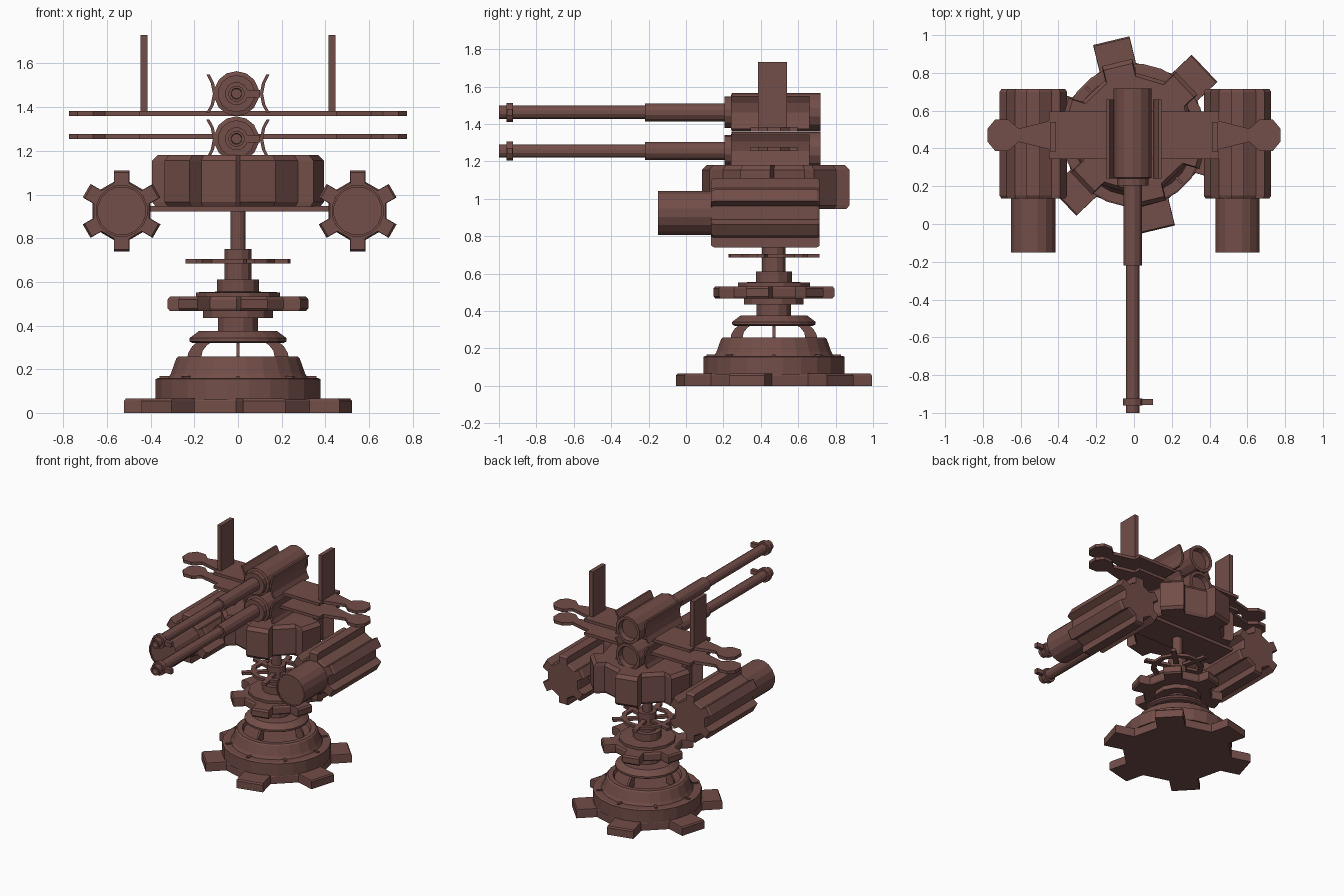
import bpy, bmesh
from math import sin, cos, pi, radians
from mathutils import Matrix

cube = bpy.data.objects.get("Cube")
if cube:
    bpy.data.objects.remove(cube)

paint = bpy.data.materials.new("brown_paint")
paint.use_nodes = True
COLOR = (0.17, 0.075, 0.065, 1)
paint.diffuse_color = COLOR
paint.node_tree.nodes["Principled BSDF"].inputs["Base Color"].default_value = COLOR

AXIS_Y = 0.47            # pedestal centre line
TURN = radians(103.5)    # direction of the first gear tooth


def finish(name, bm):
    bmesh.ops.recalc_face_normals(bm, faces=bm.faces)
    mesh = bpy.data.meshes.new(name)
    bm.to_mesh(mesh)
    bm.free()
    mesh.materials.append(paint)
    obj = bpy.data.objects.new(name, mesh)
    bpy.context.collection.objects.link(obj)
    return obj


def loft(name, layers, centre, along="z"):
    """Skin stacked (outline, height) layers and cap both ends."""
    bm = bmesh.new()
    cx, cy, cz = centre
    place = {"z": lambda u, v, h: (cx + u, cy + v, cz + h),
             "y": lambda u, v, h: (cx + u, cy + h, cz + v),
             "x": lambda u, v, h: (cx + h, cy + u, cz + v)}[along]
    rings = [[bm.verts.new(place(u, v, h)) for u, v in pts] for pts, h in layers]
    for low, high in zip(rings, rings[1:]):
        for i in range(len(low)):
            j = (i + 1) % len(low)
            bm.faces.new((low[i], low[j], high[j], high[i]))
    bm.faces.new(rings[0])
    bm.faces.new(rings[-1])
    return finish(name, bm)


def circle(r, n):
    return [(r * cos(2 * pi * (i + 0.5) / n), r * sin(2 * pi * (i + 0.5) / n)) for i in range(n)]


def turned(name, profile, centre, along="z", n=12):
    return loft(name, [(circle(r, n), h) for r, h in profile], centre, along)


def gear_outline(root, tip, start):
    """Twelve-sided disc with every other side pulled out into a tooth."""
    pts = []
    corner = root / cos(pi / 12)
    half = corner * sin(pi / 12)
    for k in range(6):
        a = start + k * pi / 3
        for r, side in ((root, -half), (tip, -half), (tip, half), (root, half)):
            pts.append((r * cos(a) - side * sin(a), r * sin(a) + side * cos(a)))
    return pts


def gear(name, root, tip, layers, centre, along="z", start=TURN):
    base = gear_outline(root, tip, start)
    return loft(name, [([(u * s, v * s) for u, v in base], h) for s, h in layers], centre, along)


def box(name, lo, hi):
    pts = [(lo[0], lo[1]), (hi[0], lo[1]), (hi[0], hi[1]), (lo[0], hi[1])]
    return loft(name, [(pts, lo[2]), (pts, hi[2])], (0, 0, 0))


def spin(obj, angle):
    centre = Matrix.Translation((0, AXIS_Y, 0))
    obj.data.transform(centre @ Matrix.Rotation(angle, 4, "Z") @ centre.inverted())


pedestal = (0, AXIS_Y, 0)

# Pedestal base
gear("base_gear", 0.37, 0.515, [(1, 0), (1, 0.055), (0.985, 0.065)], pedestal)
turned("base_drum", [(0.38, 0.06), (0.38, 0.155), (0.37, 0.16)], pedestal, n=24)
turned("base_collar", [(0.325, 0.155), (0.31, 0.18), (0.285, 0.25), (0.275, 0.258),
                       (0.24, 0.258), (0.23, 0.235)], pedestal, n=24)
for k in range(8):
    spin(box("base_lug", (0.30, AXIS_Y - 0.008, 0.15), (0.36, AXIS_Y + 0.008, 0.168)), k * pi / 4)

# Open cage of curved ribs carrying the column
RIB = [(0.235, 0.235), (0.228, 0.275), (0.21, 0.305), (0.18, 0.33),
       (0.11, 0.33), (0.14, 0.312), (0.162, 0.285), (0.172, 0.235)]
for k in range(4):
    rib = loft("cage_rib", [(RIB, -0.008), (RIB, 0.008)], (0, AXIS_Y, 0), "y")
    spin(rib, k * pi / 2)
turned("cage_cap", [(0.21, 0.32), (0.225, 0.328), (0.225, 0.342), (0.18, 0.375)], pedestal, n=24)

# Stepped column with gear and spoked wheel
turned("column", [(0.095, 0.37), (0.095, 0.435), (0.165, 0.435), (0.165, 0.475), (0.2, 0.475),
                  (0.2, 0.552), (0.1, 0.555), (0.1, 0.61), (0.065, 0.61), (0.065, 0.75),
                  (0.035, 0.75), (0.035, 0.95)], pedestal)
gear("column_gear", 0.235, 0.317, [(0.97, 0.467), (1, 0.478), (1, 0.52), (0.97, 0.532)], pedestal)
for k in range(6):
    spoke = box("wheel_spoke", (0.05, AXIS_Y - 0.018, 0.685), (0.245, AXIS_Y + 0.018, 0.705))
    spin(spoke, TURN + k * pi / 3)
wheel = bmesh.new()
loops = [[wheel.verts.new((x, y + AXIS_Y, z)) for x, y in circle(r, 12)]
         for r, z in ((0.15, 0.685), (0.185, 0.685), (0.185, 0.705), (0.15, 0.705))]
for a, b in zip(loops, loops[1:] + loops[:1]):
    for i in range(12):
        j = (i + 1) % 12
        wheel.faces.new((a[i], a[j], b[j], b[i]))
finish("wheel_ring", wheel)

# Turret body and the plate reaching the side pods
gear("turret_body", 0.31, 0.385, [(0.96, 0.945), (1, 0.965), (1, 1.155), (0.94, 1.18)],
     (0, AXIS_Y + 0.01, 0))
box("pod_support", (-0.45, 0.35, 0.922), (0.45, 0.59, 0.947))

# Side pods
for side, x in (("right", -0.533), ("left", 0.548)):
    centre = (x, 0, 0.925)
    gear(side + "_pod", 0.133, 0.185, [(0.95, 0.135), (1, 0.15), (1, 0.7), (0.95, 0.715)],
         centre, "y", pi / 2)
    turned(side + "_pod_nose", [(0.11, -0.143), (0.11, -0.15), (0.12, -0.15), (0.12, 0.15)],
           centre, "y", 16)

# Twin guns with curved side shields
SHIELD = [(0.145, 0.088), (0.125, 0.05), (0.115, 0), (0.125, -0.05), (0.145, -0.088),
          (0.13, -0.088), (0.11, -0.05), (0.1, 0), (0.11, 0.05), (0.13, 0.088)]
for level, z in (("lower", 1.255), ("upper", 1.462)):
    centre = (-0.007, 0, z)
    turned(level + "_receiver", [(0.085, 0.205), (0.085, 0.24), (0.103, 0.245), (0.103, 0.718),
                                 (0.08, 0.718), (0.075, 0.68)], centre, "y", 14)
    turned(level + "_sleeve", [(0.05, -0.22), (0.05, 0.21)], centre, "y")
    turned(level + "_barrel", [(0.022, -0.94), (0.025, -1), (0.037, -1), (0.037, -0.2)], centre, "y")
    turned(level + "_muzzle_ring", [(0.053, -0.96), (0.053, -0.925)], centre, "y")
    box(level + "_muzzle_lug", (0.02, -0.958, z - 0.017), (0.1, -0.927, z + 0.017))
    for s in (-1, 1):
        pts = [(s * u, v) for u, v in SHIELD]
        loft(level + "_shield", [(pts, 0.24), (pts, 0.66)], (0, 0, z), "y")

# Cross arms with paddle ends
HALF_ARM = [(0.45, -0.125), (0.45, -0.075), (0.61, -0.035), (0.665, -0.083), (0.735, -0.083),
            (0.775, -0.035)]
right_half = HALF_ARM + [(x, -y) for x, y in reversed(HALF_ARM)]
arm = right_half + [(-x, -y) for x, y in right_half]
for level, z in (("lower", 1.255), ("upper", 1.36)):
    loft(level + "_cross_arm", [(arm, z), (arm, z + 0.023)], (0, AXIS_Y, 0))

# Upright fins on the upper arm
for s in (-1, 1):
    box("upright_fin", (s * 0.43 - 0.016, 0.385, 1.38), (s * 0.43 + 0.016, 0.54, 1.73))
